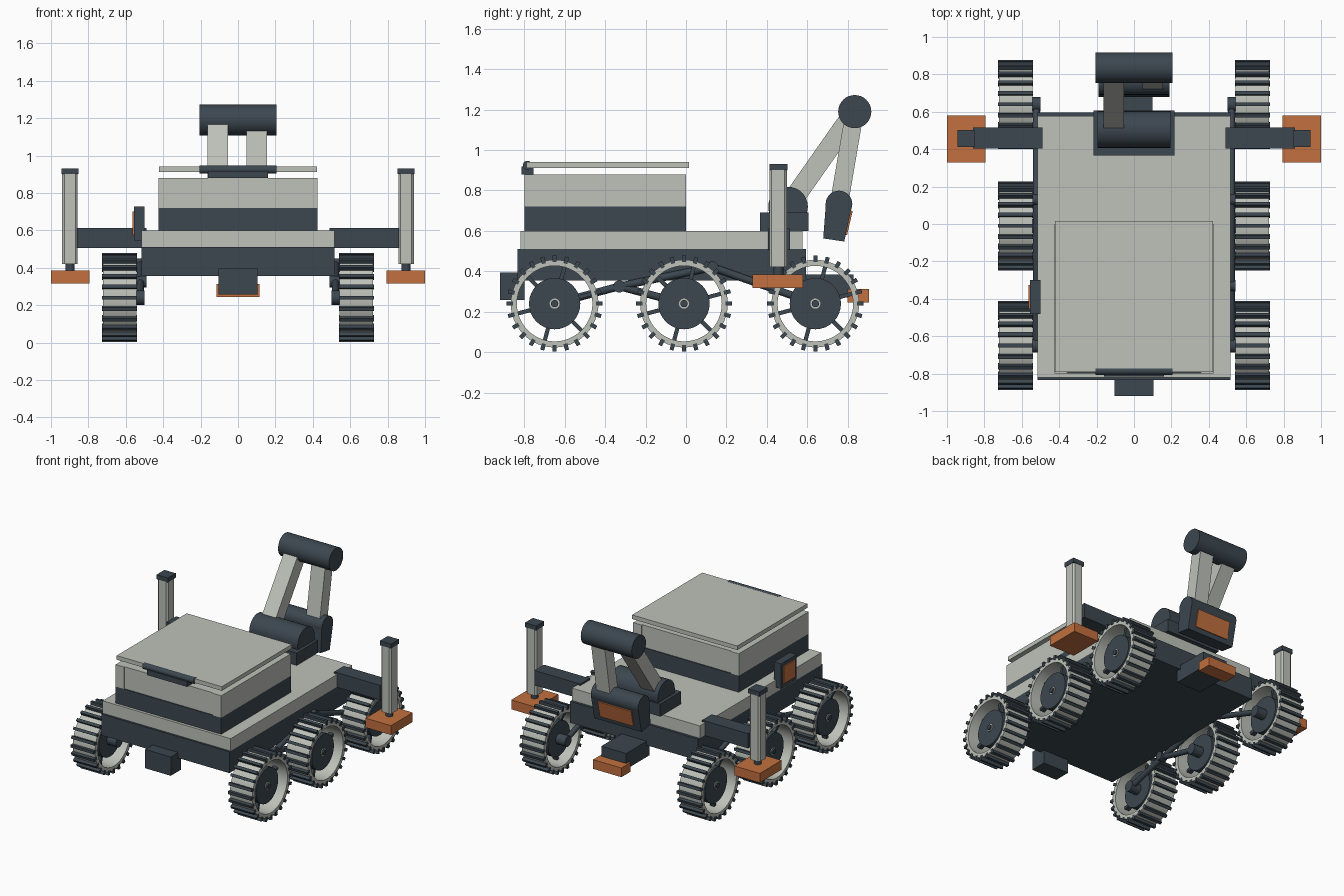
import bpy, bmesh, math
from mathutils import Vector, Matrix

if "Cube" in bpy.data.objects:
    bpy.data.objects.remove(bpy.data.objects["Cube"])


def material(name, rgb):
    m = bpy.data.materials.new(name)
    m.diffuse_color = (*rgb, 1)
    m.use_nodes = True
    m.node_tree.nodes["Principled BSDF"].inputs["Base Color"].default_value = m.diffuse_color
    return m


DARK = material("slate", (0.045, 0.063, 0.08))
LIGHT = material("pale_grey", (0.52, 0.54, 0.49))
ORANGE = material("orange", (0.54, 0.16, 0.05))


def finish(name, bm, mat, smooth=False):
    bmesh.ops.recalc_face_normals(bm, faces=bm.faces)
    me = bpy.data.meshes.new(name)
    bm.to_mesh(me)
    bm.free()
    me.materials.append(mat)
    ob = bpy.data.objects.new(name, me)
    bpy.context.collection.objects.link(ob)
    if smooth:
        bpy.context.view_layer.objects.active = ob
        ob.select_set(True)
        bpy.ops.object.shade_smooth_by_angle(angle=math.radians(35))
        ob.select_set(False)
    return ob


def box(name, mat, x, y, z, bevel=0.0):
    """Box from (min, max) ranges on each axis."""
    bm = bmesh.new()
    size = [b - a for a, b in (x, y, z)]
    mid = [(a + b) / 2 for a, b in (x, y, z)]
    bmesh.ops.create_cube(bm, size=1, matrix=Matrix.Translation(mid) @ Matrix.Diagonal((*size, 1)))
    if bevel:
        edges = [e for e in bm.edges if abs(e.verts[0].co.z - e.verts[1].co.z) > 1e-4]
        bmesh.ops.bevel(bm, geom=edges, offset=bevel, segments=1, affect='EDGES')
    return finish(name, bm, mat)


def rod(name, mat, a, b, r, n=32):
    """Cylinder between two points."""
    a, b = Vector(a), Vector(b)
    bm = bmesh.new()
    q = (b - a).to_track_quat('Z', 'Y').to_matrix().to_4x4()
    bmesh.ops.create_cone(bm, cap_ends=True, segments=n, radius1=r, radius2=r, depth=(b - a).length,
                          matrix=Matrix.Translation((a + b) / 2) @ q)
    return finish(name, bm, mat, True)


def beam(name, mat, x, a, b, w0, w1=None):
    """Flat bar in the yz plane from a to b, extruded over the x range."""
    a, b = Vector(a), Vector(b)
    d = (b - a).normalized()
    s = Vector((-d.y, d.x))
    w1 = w1 or w0
    pts = [a + s * w0 / 2, a - s * w0 / 2, b - s * w1 / 2, b + s * w1 / 2]
    bm = bmesh.new()
    f = bm.faces.new([bm.verts.new((x[0], p.x, p.y)) for p in pts])
    ext = bmesh.ops.extrude_face_region(bm, geom=[f])
    bmesh.ops.translate(bm, vec=(x[1] - x[0], 0, 0),
                        verts=[v for v in ext['geom'] if isinstance(v, bmesh.types.BMVert)])
    return finish(name, bm, mat)


def tyre_ring(name, mat, x, y, z, ro, ri, n=48):
    """Ring of rectangular section around the x axis."""
    bm = bmesh.new()
    loops = []
    for i in range(n):
        t = 2 * math.pi * i / n
        loops.append([bm.verts.new((px, y + r * math.cos(t), z + r * math.sin(t)))
                      for px, r in ((x[0], ri), (x[1], ri), (x[1], ro), (x[0], ro))])
    for i in range(n):
        p, q = loops[i], loops[(i + 1) % n]
        for k in range(4):
            bm.faces.new((p[k], p[(k + 1) % 4], q[(k + 1) % 4], q[k]))
    return finish(name, bm, mat, True)


def radial_bars(name, mat, x, y, z, r0, r1, width, count, phase=0.0):
    """Boxes pointing outward around the x axis."""
    bm = bmesh.new()
    for i in range(count):
        rot = Matrix.Rotation(2 * math.pi * i / count + phase, 4, 'X')
        mtx = (Matrix.Translation(((x[0] + x[1]) / 2, y, z)) @ rot @ Matrix.Translation((0, (r0 + r1) / 2, 0))
               @ Matrix.Diagonal((x[1] - x[0], r1 - r0, width, 1)))
        bmesh.ops.create_cube(bm, size=1, matrix=mtx)
    return finish(name, bm, mat)


# Hull and deck
box("hull", DARK, (-.515, .515), (-.835, .595), (.355, .51))
box("deck", LIGHT, (-.515, .515), (-.82, .577), (.51, .6))
box("front_sensor_box", DARK, (-.103, .103), (-.92, -.8), (.258, .395))
box("rear_bracket", DARK, (-.1, .1), (.56, .83), (.27, .385))
box("rear_bumper", ORANGE, (-.114, .114), (.80, .905), (.245, .312))

# Cargo bin with raised lid
box("bin_base", DARK, (-.425, .425), (-.8, 0), (.6, .72))
for s in (-1, 1):
    xs = sorted((s * .357, s * .425))
    box("bin_side_wall", LIGHT, xs, (-.8, 0), (.72, .88))
box("bin_front_wall", LIGHT, (-.357, .357), (-.793, -.73), (.72, .88))
box("bin_back_wall", LIGHT, (-.357, .357), (-.07, -.007), (.72, .88))
box("bin_lid", LIGHT, (-.423, .423), (-.79, .015), (.912, .942))
rod("lid_hinge", DARK, (-.205, -.785, .925), (.205, -.785, .925), .022, 16)
box("hinge_block", DARK, (-.16, .16), (-.815, -.755), (.88, .918))

# Side control box
box("side_box", DARK, (-.555, -.5), (-.48, -.30), (.545, .727))
box("side_box_panel", ORANGE, (-.563, -.55), (-.455, -.325), (.575, .7))

# Wheels, suspension and outriggers on both sides
AXLE_Z = .24
WHEELS = (-.65, -.01, .64)
for s in (-1, 1):
    def sx(a, b):
        return sorted((s * a, s * b))

    for y in WHEELS:
        tyre_ring("wheel_rim", LIGHT, sx(.543, .722), y, AXLE_Z, .217, .187)
        radial_bars("wheel_treads", DARK, sx(.54, .726), y, AXLE_Z, .205, .238, .02, 24)
        radial_bars("wheel_spokes", DARK, sx(.615, .65), y, AXLE_Z, .1, .195, .02, 6, math.radians(15))
        rod("wheel_hub", DARK, (s * .575, y, AXLE_Z), (s * .69, y, AXLE_Z), .127)
        rod("hub_ring", LIGHT, (s * .68, y, AXLE_Z), (s * .695, y, AXLE_Z), .025, 20)
        rod("hub_cap", DARK, (s * .68, y, AXLE_Z), (s * .705, y, AXLE_Z), .018, 20)
        rod("axle", DARK, (s * .50, y, AXLE_Z), (s * .60, y, AXLE_Z), .038, 20)
    # Rocker and bogie linkage
    x = s * .522
    rocker, bogie = (.13, .42), (-.33, .325)
    for name, a, b in (("rocker_rear_arm", rocker, (.64, AXLE_Z)), ("rocker_front_arm", rocker, bogie),
                       ("bogie_front_arm", bogie, (-.65, AXLE_Z)), ("bogie_rear_arm", bogie, (-.01, AXLE_Z))):
        rod(name, DARK, (x, *a), (x, *b), .019, 16)
    for p in (rocker, bogie):
        rod("linkage_pivot", DARK, (s * .49, *p), (s * .542, *p), .03, 20)
    # Outrigger: beam, post, foot
    box("outrigger_beam", DARK, sx(.49, .86), (.405, .515), (.505, .612))
    box("outrigger_post", LIGHT, sx(.857, .94), (.412, .5), (.42, .9), .012)
    box("outrigger_cap", DARK, sx(.853, .944), (.412, .503), (.9, .932))
    rod("outrigger_stem", DARK, (s * .898, .457, .37), (s * .898, .457, .43), .025, 16)
    box("outrigger_foot", ORANGE, sx(.795, 1.0), (.33, .58), (.317, .385))

# Folding arm at the rear
shoulder, elbow, wrist = (.505, .72), (.835, 1.19), (.757, .733)
box("arm_base", DARK, (-.217, .217), (.365, .607), (.6, .69))
rod("arm_shoulder", DARK, (-.195, *shoulder), (.195, *shoulder), .098)
beam("arm_upper", LIGHT, (-.163, -.053), shoulder, elbow, .1)
rod("arm_elbow", DARK, (-.205, *elbow), (.205, *elbow), .082)
beam("arm_lower", LIGHT, (.045, .155), elbow, wrist, .09)
rod("arm_wrist", DARK, (-.19, *wrist), (.19, *wrist), .066)
beam("tool_head", DARK, (-.19, .19), wrist, (.731, .555), .13, .105)
beam("tool_panel", ORANGE, (-.135, .135), (.817, .70), (.789, .58), .016)
